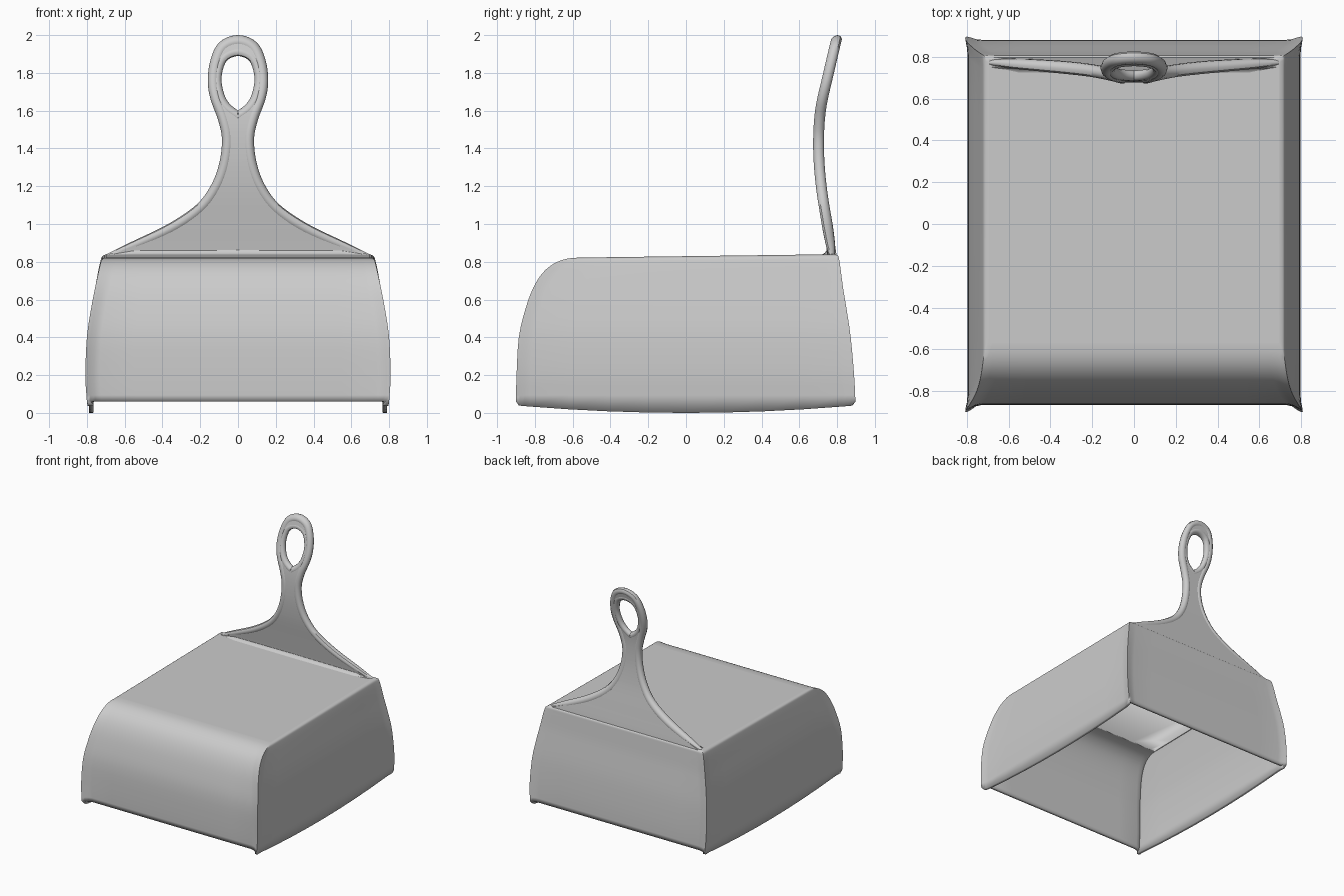
import bpy, bmesh, math

if "Cube" in bpy.data.objects:
    bpy.data.objects.remove(bpy.data.objects["Cube"])


def smooth_path(pts, n=5):
    """Catmull-Rom resampling of an open list of tuples."""
    out = []
    for i in range(len(pts) - 1):
        p0, p1, p2 = pts[max(i - 1, 0)], pts[i], pts[i + 1]
        p3 = pts[min(i + 2, len(pts) - 1)]
        for k in range(n):
            t = k / n
            out.append(tuple(0.5 * (2 * b + (c - a) * t + (2 * a - 5 * b + 4 * c - d) * t * t
                                    + (3 * b - a - 3 * c + d) * t ** 3)
                             for a, b, c, d in zip(p0, p1, p2, p3)))
    return out + [tuple(pts[-1])]


def add_object(name, bm, angle=40):
    mesh = bpy.data.meshes.new(name)
    bm.to_mesh(mesh)
    bm.free()
    obj = bpy.data.objects.new(name, mesh)
    bpy.context.collection.objects.link(obj)
    bpy.ops.object.select_all(action='DESELECT')
    obj.select_set(True)
    bpy.context.view_layer.objects.active = obj
    bpy.ops.object.shade_smooth_by_angle(angle=math.radians(angle))
    return obj


# Hood body: stacked rings (z front, y front, z back, y back, half width)
rows = smooth_path([
    (.06, -.90, .06, .897, .80), (.20, -.897, .20, .89, .808), (.40, -.885, .40, .872, .80),
    (.55, -.85, .55, .85, .778), (.66, -.81, .66, .832, .757), (.74, -.76, .75, .82, .74),
    (.79, -.70, .805, .812, .728), (.815, -.635, .83, .806, .718), (.822, -.57, .84, .79, .695)], 3)


def ring(k):
    zf, yf, zb, yb, w = rows[k]
    fade = 1 - k / (len(rows) - 1)
    # walls are slightly hollow between the raised corner ridges
    steps = [(0, 0), (.02, .3), (.045, .8), (.075, 1)]

    def span(a, b):
        mid = [(a + .075 + (b - a - .15) * i / 8, 1) for i in range(1, 8)]
        return ([(a + d, f) for d, f in steps] + mid + [(b - d, f) for d, f in steps[:0:-1]])

    def side_z(y):
        return .04 * (y / .9) ** 2 if k == 0 else zf + (zb - zf) * (y - yf) / (yb - yf)

    xs, ys = span(-w, w), span(yf, yb)
    pts = [(x, yf + .035 * f * fade, zf) for x, f in xs]
    pts += [(w - .012 * f * fade, y, side_z(y) if f else zf) for y, f in ys]
    pts += [(-x, yb - .016 * f * fade, zb) for x, f in xs]
    pts += [(-w + .012 * f * fade, y, side_z(y) if f else zb)
            for y, f in [(yf + yb - y, f) for y, f in ys]]
    return pts


bm = bmesh.new()
loops = [[bm.verts.new(p) for p in ring(k)] for k in range(len(rows))]
for a, b in zip(loops, loops[1:]):
    for i in range(len(a)):
        j = (i + 1) % len(a)
        bm.faces.new((a[i], a[j], b[j], b[i]))
top = bm.faces.new(loops[-1])
bmesh.ops.inset_region(bm, faces=[top], thickness=.012)
hood = add_object("hood", bm, 50)
solid = hood.modifiers.new("wall", 'SOLIDIFY')
solid.thickness = .024
solid.offset = -1

# Handle outline and hole, as (x, z, tube radius) along the rim centre line
half = [(.69, .83, .012), (.57, .876, .024), (.355, .974, .03), (.20, 1.08, .03),
        (.117, 1.19, .03), (.07, 1.315, .03), (.055, 1.45, .03), (.077, 1.56, .03),
        (.117, 1.67, .03), (.13, 1.76, .03), (.117, 1.86, .03), (.078, 1.94, .03), (0, 1.97, .03)]
hole_half = [(0, 1.57, .026), (.06, 1.615, .026), (.098, 1.68, .026), (.113, 1.78, .026),
             (.08, 1.88, .026), (0, 1.915, .026)]


def mirrored(pts):
    return pts + [(-x, z, r) for x, z, r in pts[-2::-1]]


outline = smooth_path(mirrored(half), 5)
hole = smooth_path(mirrored(hole_half), 5)[:-1]

# Sideways lean of the handle: y of its mid-plane by height
lean = smooth_path([(.78, .778), (.85, .771), (1.0, .747), (1.2, .716), (1.4, .702), (1.6, .712),
                    (1.8, .755), (2.0, .802)], 6)


def lean_y(z):
    for (z0, y0), (z1, y1) in zip(lean, lean[1:]):
        if z <= z1:
            return y0 + (y1 - y0) * (z - z0) / (z1 - z0)
    return lean[-1][1]


def curved_part(name, splines, tube):
    """Flat curve (filled slab or round tube) bent along the lean."""
    cu = bpy.data.curves.new(name + "_path", 'CURVE')
    cu.dimensions = '3D' if tube else '2D'
    cu.fill_mode = 'FULL' if tube else 'BOTH'
    if tube:
        cu.bevel_depth = 1.0
        cu.bevel_resolution = 3
        cu.use_fill_caps = True
    else:
        cu.extrude = .024
    for pts, closed in splines:
        sp = cu.splines.new('POLY')
        sp.points.add(len(pts) - 1)
        for p, (x, z, r) in zip(sp.points, pts):
            p.co = (x, z, 0, 1)
            p.radius = r if tube else 1
        sp.use_cyclic_u = closed
    tmp = bpy.data.objects.new(name + "_path", cu)
    bpy.context.collection.objects.link(tmp)
    dg = bpy.context.evaluated_depsgraph_get()
    mesh = bpy.data.meshes.new_from_object(tmp.evaluated_get(dg))
    bpy.data.objects.remove(tmp)
    bm = bmesh.new()
    bm.from_mesh(mesh)
    bmesh.ops.remove_doubles(bm, verts=bm.verts, dist=1e-5)
    if not tube:
        for i in range(1, 40):
            bmesh.ops.bisect_plane(bm, geom=bm.verts[:] + bm.edges[:] + bm.faces[:],
                                   plane_co=(0, .8 + .03 * i, 0), plane_no=(0, 1, 0))
    for v in bm.verts:
        x, z, d = v.co
        v.co = (x, lean_y(z) - d, z)
    bmesh.ops.recalc_face_normals(bm, faces=bm.faces)
    return add_object(name, bm)


slab = [(.69, .80, 0)] + outline + [(-.69, .80, 0)]
curved_part("handle_web", [(slab, True), (hole, True)], False)
curved_part("handle_rim", [(outline, False)], True)
curved_part("hole_rim", [(hole, True)], True)

# Fillet where the handle meets the top
bm = bmesh.new()
strips = []
for x, r in [(-.68, .006), (-.55, .04), (0, .045), (.55, .04), (.68, .006)]:
    arc = [(.75 - r + r * math.sin(a), .836 + r - r * math.cos(a))
           for a in [math.pi / 2 * i / 6 for i in range(7)]]
    strips.append([bm.verts.new((x, y, z)) for y, z in arc + [(.76, .82)]])
for a, b in zip(strips, strips[1:]):
    for i in range(8):
        j = (i + 1) % 8
        bm.faces.new((a[i], a[j], b[j], b[i]))
bm.faces.new(strips[0])
bm.faces.new(strips[-1][::-1])
bmesh.ops.recalc_face_normals(bm, faces=bm.faces)
add_object("handle_fillet", bm)
